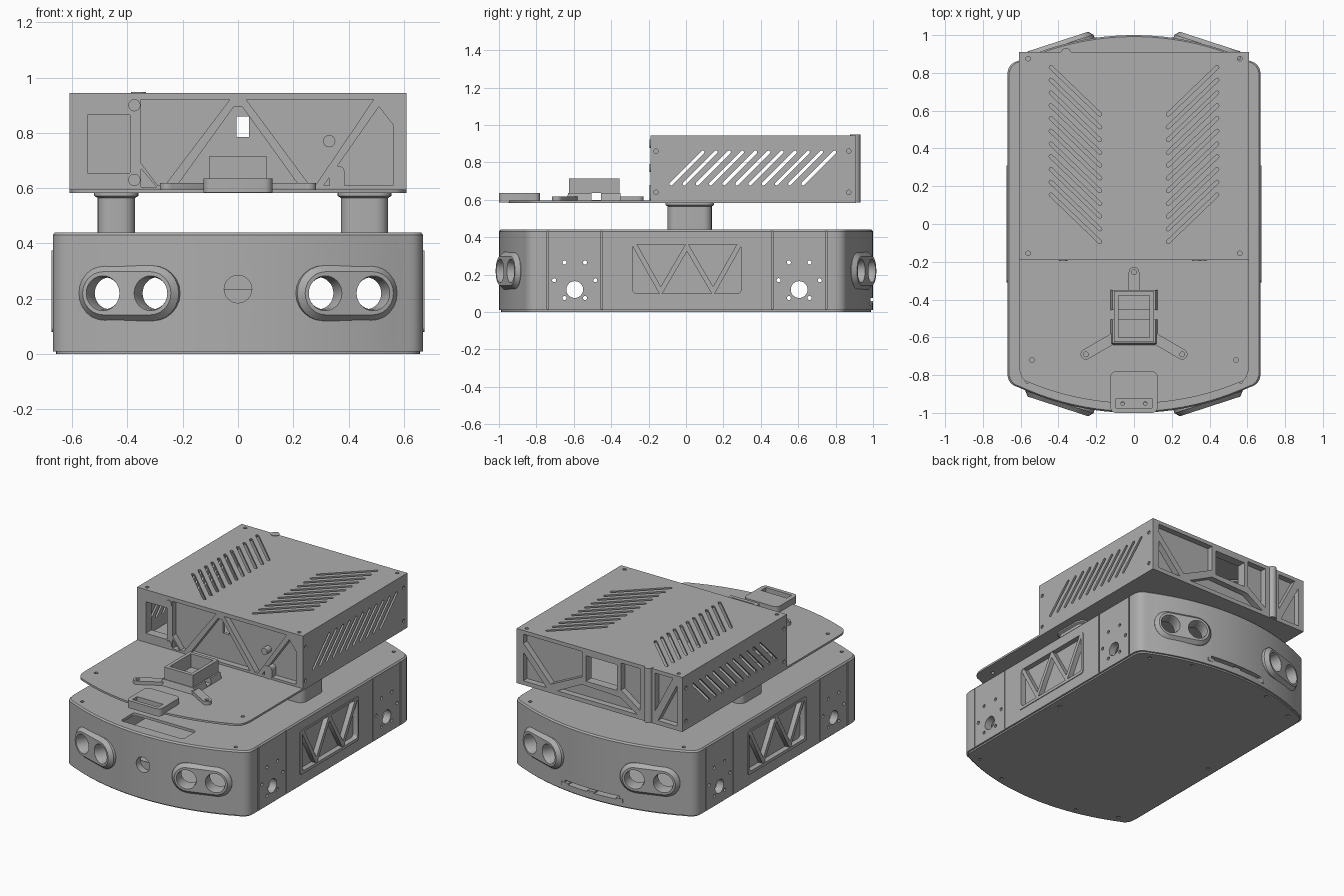
import bpy, bmesh
from math import sin, cos, pi, sqrt, radians, atan2
from mathutils import Matrix, Vector

cube = bpy.data.objects.get("Cube")
if cube:
    bpy.data.objects.remove(cube)

grey = bpy.data.materials.new("plain grey")
grey.use_nodes = True
grey.diffuse_color = (0.42, 0.42, 0.42, 1)
grey.node_tree.nodes["Principled BSDF"].inputs["Base Color"].default_value = grey.diffuse_color


def frame(u, v, w, o=(0, 0, 0)):
    m = Matrix((u, v, w)).transposed().to_4x4()
    m.translation = o
    return m


X, Y, Z = (1, 0, 0), (0, 1, 0), (0, 0, 1)
XY, XZ, YZ = frame(X, Y, Z), frame(X, Z, Y), frame(Y, Z, X)


# ---- 2D profiles
def capsule(p, q, r, n=8):
    a = atan2(q[1] - p[1], q[0] - p[0])
    pts = []
    for c, start in ((q, a - pi / 2), (p, a + pi / 2)):
        pts += [(c[0] + r * cos(start + pi * i / n), c[1] + r * sin(start + pi * i / n)) for i in range(n + 1)]
    return pts


def circle(x, y, r, n=24):
    return [(x + r * cos(2 * pi * i / n), y + r * sin(2 * pi * i / n)) for i in range(n)]


def rect(x0, x1, y0, y1, r=0):
    if not r:
        return [(x0, y0), (x1, y0), (x1, y1), (x0, y1)]
    pts = []
    for k, (cx, cy) in enumerate(((x1 - r, y1 - r), (x0 + r, y1 - r), (x0 + r, y0 + r), (x1 - r, y0 + r))):
        pts += [(cx + r * cos(pi / 2 * (k + i / 5)), cy + r * sin(pi / 2 * (k + i / 5))) for i in range(6)]
    return pts


def bow_end(half, tip, straight):
    """Curved end with filleted corners, from +x to -x, bulging towards +y."""
    R, xa = 1.45, half - 0.055
    arc = lambda x: tip - R + sqrt(R * R - x * x)
    a, b, c = Vector((half, straight)), Vector((half, arc(half) + 0.012)), Vector((xa, arc(xa)))
    corner = [a * (1 - t) ** 2 + b * 2 * t * (1 - t) + c * t * t for t in (i / 6 for i in range(6))]
    right = [tuple(p) for p in corner] + [(xa * (1 - i / 12), arc(xa * (1 - i / 12))) for i in range(12)]
    return right + [(0, tip)] + [(-x, y) for x, y in reversed(right)]


def hull_outline(d=0):
    end = bow_end(0.67 - d, 1 - d, 0.79 - d)
    return end + [(-x, -y) for x, y in end]


# ---- solids
def loft(rings, m=XY):
    return rings, m


def prism(pts, lo, hi, m=XY):
    return [(pts, lo), (pts, hi)], m


def build(name, solids):
    bm = bmesh.new()
    for rings, m in solids:
        loops = [[bm.verts.new(m @ Vector((p[0], p[1], w))) for p in pts] for pts, w in rings]
        n = len(loops[0])
        bm.faces.new(loops[0])
        bm.faces.new(loops[-1])
        for a, b in zip(loops, loops[1:]):
            for i in range(n):
                bm.faces.new((a[i], a[(i + 1) % n], b[(i + 1) % n], b[i]))
    bmesh.ops.recalc_face_normals(bm, faces=bm.faces)
    me = bpy.data.meshes.new(name)
    bm.to_mesh(me)
    bm.free()
    me.materials.append(grey)
    ob = bpy.data.objects.new(name, me)
    bpy.context.collection.objects.link(ob)
    return ob


def combine(ob, solids, op="DIFFERENCE"):
    tool = build("tool", solids)
    mod = ob.modifiers.new("combine", "BOOLEAN")
    mod.operation, mod.solver, mod.object = op, "EXACT", tool
    ob.data = bpy.data.meshes.new_from_object(ob.evaluated_get(bpy.context.evaluated_depsgraph_get()))
    ob.modifiers.clear()
    bpy.data.objects.remove(tool)


# ---- lower hull: hollow shell with lamp pods
hull = build("lower_hull", [loft([(hull_outline(), 0.01), (hull_outline(), 0.43), (hull_outline(0.008), 0.44)])])
combine(hull, [prism(hull_outline(0.05), 0.03, 0.422)])
pods, lamp_holes, T = [], [], radians(18)
for sx in (-1, 1):
    for sy in (-1, 1):
        m = frame((cos(T) * sx, -sin(T) * sy, 0), Z, (sin(T) * sx, cos(T) * sy, 0), (0.395 * sx, 0.943 * sy, 0.22))
        ring = lambda r: capsule((-0.09, 0), (0.09, 0), r, 12)
        pods.append(loft([(ring(0.1), -0.06), (ring(0.1), 0), (ring(0.078), 0.024)], m))
        for u in (-0.091, 0.091):
            lamp_holes.append(loft([(circle(u, 0, r, 32), w) for r, w in ((0.058, -0.15), (0.058, 0.005), (0.07, 0.05))], m))
combine(hull, pods, "UNION")
combine(hull, lamp_holes)
combine(hull, [prism(rect(-0.31, 0.31, 0.08, 0.375, 0.02), s * 0.66, s * 0.675, YZ) for s in (-1, 1)], "UNION")

# side truss pockets and panel seams
pockets = [prism(rect(-0.285, 0.295, 0.1, 0.36, 0.02), s * 0.64, s * 0.7, YZ) for s in (-1, 1)]
seams = [prism(rect(y - 0.004, y + 0.004, 0.015, 0.432), s * 0.655, s * 0.7, YZ)
         for s in (-1, 1) for y in (-0.74, -0.45, 0.46, 0.75)]
combine(hull, pockets + seams)
zigzag = [(-0.27, 0.35), (-0.135, 0.11), (0.005, 0.35), (0.145, 0.11), (0.28, 0.35)]
build("side_truss_ribs", [prism(capsule(p, q, 0.013, 4), s * 0.635, s * 0.672, YZ)
                          for s in (-1, 1) for p, q in zip(zigzag, zigzag[1:])])

# axle and bolt holes, front port, rear slot, top opening
holes = []
for y in (-0.595, 0.605):
    holes.append(prism(circle(y, 0.12, 0.045), -1, 1, YZ))
    for dy, z in ((0.055, 0.265), (0.11, 0.17), (0.055, 0.075)):
        holes += [prism(circle(y + s * dy, z, 0.011, 12), -1, 1, YZ) for s in (-1, 1)]
combine(hull, holes)
combine(hull, [prism(circle(0, 0.235, 0.05), -1.1, -0.85, XZ),
               prism(rect(-0.2, 0.2, 0.05, 0.075), 0.9, 1.1, XZ),
               prism(rect(-0.22, 0.24, -0.92, -0.78, 0.02), 0.4, 0.5)])
combine(hull, [prism(circle(sx * 0.565, y, 0.012, 12), 0.4, 0.5) for sx in (-1, 1) for y in (-0.83, 0.83)])
build("front_port_bar", [prism(rect(-0.06, 0.06, 0.15, 0.235), -0.955, -0.95, XZ)])
build("rear_slot_clips", [prism(rect(x - 0.025, x + 0.025, 0.035, 0.06), 0.95, y, XZ)
                          for x, y in ((-0.2, 0.988), (0, 0.999), (0.2, 0.988))])

floor = build("floor_plate", [prism(hull_outline(0.012), 0, 0.012)])
combine(floor, [prism(circle(sx * x, y, 0.012, 12), -0.1, 0.006) for sx in (-1, 1)
                for x, y in ((0.56, -0.82), (0.6, 0), (0.56, 0.82), (0.3, 0.92), (0.3, -0.92))])

# ---- posts between hull and deck
for name, x0, x1 in (("right_post", -0.52, -0.36), ("left_post", 0.36, 0.555)):
    outer = rect(x0, x1, -0.11, 0.15, 0.05)
    inner = rect(x0 + 0.012, x1 - 0.012, -0.098, 0.138, 0.045)
    build(name, [loft([(inner, 0.43), (inner, 0.565), (outer, 0.572), (outer, 0.585)])])

# ---- deck
nose = [(-x, -y) for x, y in bow_end(0.61, 0.95, 0.73)]
deck = build("deck", [prism(nose + [(0.61, 0.91), (-0.61, 0.91)], 0.582, 0.595)])
combine(deck, [prism(circle(s * 0.54, -0.72, 0.012, 12), 0.5, 0.7) for s in (-1, 1)])

# ---- upper case: vented shell
case = build("upper_case", [prism(rect(-0.61, 0.61, -0.19, 0.91), 0.59, 0.945)])
combine(case, [prism(rect(-0.595, 0.595, -0.13, 0.85), 0.6, 0.93)])
combine(case, [prism(capsule((s * 0.44, 0.83 - 0.0675 * i), (s * 0.18, 0.58 - 0.0675 * i), 0.0095, 4), 0.9, 1)
               for s in (-1, 1) for i in range(11)])
combine(case, [prism(capsule((-0.08 + 0.0705 * i, 0.685), (0.09 + 0.0705 * i, 0.855), 0.009, 4), -1, 1, YZ)
               for i in range(11)])
screws = [prism(circle(s * 0.56, y, 0.012, 12), 0.9, 1) for s in (-1, 1) for y in (-0.155, 0.875)]
screws += [prism(circle(y, z, 0.012, 12), s * 0.6, s * 0.7, YZ) for s in (-1, 1)
           for y in (-0.16, 0.87) for z in (0.64, 0.86)]
combine(case, screws)

# truss pockets on both ends, then the open windows
front = [[(-0.35, 0.92), (-0.03, 0.92), (-0.265, 0.61), (-0.29, 0.61), (-0.35, 0.69)],
         [(-0.35, 0.605), (-0.295, 0.605), (-0.35, 0.67)],
         [(-0.22, 0.61), (0.22, 0.61), (0.015, 0.895), (-0.015, 0.895)],
         [(0.03, 0.92), (0.49, 0.92), (0.28, 0.61), (0.26, 0.61)],
         [(0.51, 0.895), (0.56, 0.83), (0.56, 0.61), (0.31, 0.61)]]
back = [[(0.56, 0.92), (0.13, 0.92), (0.13, 0.75), (0.36, 0.64), (0.56, 0.86)],
        [(0.56, 0.61), (0.56, 0.8), (0.39, 0.61)],
        [(0.31, 0.61), (-0.28, 0.61), (-0.15, 0.69), (0.13, 0.7)],
        [(-0.16, 0.92), (-0.3, 0.92), (-0.3, 0.64), (-0.16, 0.74)],
        [(-0.41, 0.92), (-0.54, 0.92), (-0.41, 0.67)],
        [(-0.43, 0.61), (-0.57, 0.61), (-0.57, 0.88)]]
combine(case, [prism(p, -0.3, -0.15, XZ) for p in front] + [prism(p, 0.87, 1, XZ) for p in back])
combine(case, [prism(rect(-0.545, -0.39, 0.655, 0.865), -0.3, -0.1, XZ),
               prism(rect(-0.005, 0.04, 0.785, 0.86), -0.3, -0.1, XZ),
               prism(rect(-0.13, 0.1, 0.73, 0.9), 0.8, 1, XZ)])
build("front_bosses", [prism(circle(x, z, 0.022), -0.196, y, XZ)
                       for x, z, y in ((-0.375, 0.9, -0.18), (-0.375, 0.63, -0.18), (0.33, 0.77, -0.14))])
build("cable_arch", [prism(rect(0.33, 0.385, 0.595, 0.68, 0.02), -0.195, -0.14, XZ)])
build("rear_column", [prism(circle(-0.36, 0.905, 0.027), 0.585, 0.948)])

# ---- sensor mount with three arms
mount = build("sensor_mount", [loft([(rect(-0.125, 0.125, -0.64, -0.35), 0.594), (rect(-0.115, 0.115, -0.63, -0.35), 0.635)])])
combine(mount, [prism(rect(-0.105, 0.105, -0.625, -0.355), 0.6, 0.715)], "UNION")
combine(mount, [prism(rect(-0.082, 0.082, -0.6, -0.378), 0.625, 0.8)])
combine(mount, [prism(rect(-0.505, -0.455, 0.6, 0.635), -0.3, 0.3, YZ)])
feet = ((-0.255, -0.69), (0.255, -0.69), (0, -0.255))
roots = ((-0.1, -0.6), (0.1, -0.6), (0, -0.37))
arms = build("mount_arms", [prism(capsule(p, q, 0.028), 0.594, 0.618) for p, q in zip(roots, feet)])
combine(arms, [prism(circle(x, y, 0.013, 16), 0.5, 0.7) for x, y in feet])

# ---- front handle with slot
handle = build("front_handle", [prism(rect(-0.125, 0.125, -1, -0.78, 0.03), 0.585, 0.635)])
combine(handle, [prism(rect(-0.095, 0.095, -0.975, -0.925), 0.605, 0.7)])
combine(handle, [prism(circle(s * 0.06, -0.95, 0.01, 12), 0.5, 0.7) for s in (-1, 1)])

# ---- smooth curved walls, keep edges sharp
for ob in bpy.context.scene.objects:
    ob.select_set(ob.type == "MESH")
bpy.context.view_layer.objects.active = hull
bpy.ops.object.shade_smooth_by_angle(angle=radians(30))
